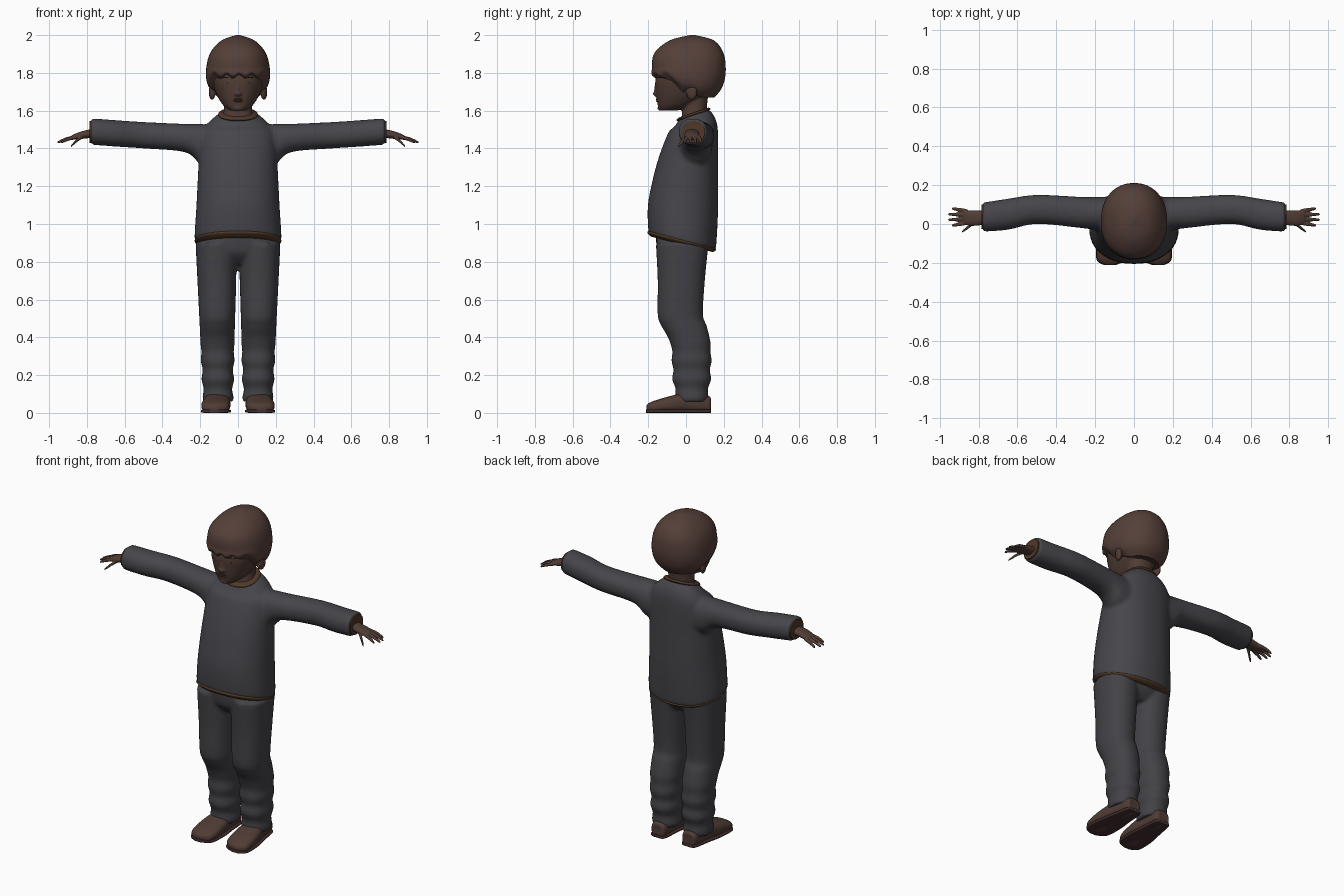
import bpy, bmesh, math
from mathutils import Matrix, Vector

default_cube = bpy.data.objects.get("Cube")
if default_cube:
    bpy.data.objects.remove(default_cube, do_unlink=True)


def material(name, red, green, blue):
    mat = bpy.data.materials.new(name)
    mat.use_nodes = True
    mat.diffuse_color = (red, green, blue, 1)
    shader = mat.node_tree.nodes["Principled BSDF"]
    shader.inputs["Base Color"].default_value = (red, green, blue, 1)
    return mat


sweater_grey = material("sweater grey", .06, .06, .07)
trouser_grey = material("trouser grey", .055, .055, .063)
trim_brown = material("trim brown", .08, .04, .02)
skin = material("skin", .08, .045, .035)
hair_brown = material("hair brown", .09, .05, .04)
sole_brown = material("sole brown", .06, .03, .03)
eye_grey = material("eye grey", .1, .12, .14)
dark_brown = material("dark brown", .02, .01, .01)


def clamp(value):
    return max(0, min(1, value))


def smooth_keys(keys, steps):
    """Catmull-Rom interpolation of rows of numbers."""
    padded = [keys[0], *keys, keys[-1]]
    rows = []
    for first in range(len(keys) - 1):
        for step in range(steps):
            t = step / steps
            rows.append([b + t / 2 * (c - a + t * (2*a - 5*b + 4*c - d + t * (3 * (b - c) + d - a)))
                         for a, b, c, d in zip(*padded[first:first + 4])])
    return rows + [keys[-1]]


def loft(bm, axis, keys, sides=32, power=2.2, warp=None, mirror=False, steps=6):
    """Closed skin over rounded sections; each key: position, then the two ranges across the axis."""
    for flip in ((1, -1) if mirror else (1,)):
        rings = []
        for t, left, right, low, high in smooth_keys(keys, steps):
            ring = []
            for i in range(sides):
                angle = math.tau * i / sides
                cos, sin = math.cos(angle), math.sin(angle)
                u = (left + right) / 2 + (right - left) / 2 * math.copysign(abs(cos) ** (2 / power), cos)
                v = (low + high) / 2 + (high - low) / 2 * math.copysign(abs(sin) ** (2 / power), sin)
                point = Vector({"x": (t, u, v), "y": (u, t, v), "z": (u, v, t)}[axis])
                if warp:
                    point = warp(point)
                point.x *= flip
                ring.append(bm.verts.new(point))
            rings.append(ring)
        for lower, upper in zip(rings, rings[1:]):
            for i in range(sides):
                j = (i + 1) % sides
                bm.faces.new((lower[i], lower[j], upper[j], upper[i]))
        bm.faces.new(rings[0])
        bm.faces.new(rings[-1])


def column(bm, keys, **options):
    """Upright symmetric loft; each key: height, half width, front, back."""
    loft(bm, "z", [(z, -half, half, front, back) for z, half, front, back in keys], **options)


def band(bm, height, half, front, back, thick):
    """Rounded strip around the sweater, following its tilted edges."""
    column(bm, [(height + thick * rise, half - thick * inset, front + thick * inset, back - thick * inset)
                for rise, inset in ((-1, 1), (0, 0), (1, 1))], sides=48, warp=sweater_tilt)


def ball(bm, centre, radii, mirror=False, turn=0):
    for flip in ((1, -1) if mirror else (1,)):
        place = Matrix.Translation((centre[0] * flip, centre[1], centre[2]))
        spin = Matrix.Rotation(math.radians(turn) * flip, 4, "Z")
        bmesh.ops.create_uvsphere(bm, u_segments=20, v_segments=12, radius=1,
                                  matrix=place @ spin @ Matrix.Diagonal((*radii, 1)))


def finger(bm, start, end):
    """Slightly arched finger that narrows at its tip."""
    keys = []
    for along in (0, .5, .9, 1):
        centre = Vector(start).lerp(Vector(end), along)
        centre.z += .02 * along * (1 - along)
        radius = .01 * (1 - .6 * along ** 8)
        keys.append((centre.x, centre.y - radius, centre.y + radius, centre.z - radius, centre.z + radius))
    loft(bm, "x", keys, sides=12, mirror=True, steps=3)


def finish(name, bm, mat, fuse=0):
    """Make the object; a fuse size melts overlapping pieces into one skin."""
    bmesh.ops.recalc_face_normals(bm, faces=bm.faces[:])
    mesh = bpy.data.meshes.new(name)
    bm.to_mesh(mesh)
    bm.free()
    mesh.materials.append(mat)
    mesh.shade_smooth()
    mesh.set_sharp_from_angle(angle=math.radians(55))
    part = bpy.data.objects.new(name, mesh)
    bpy.context.collection.objects.link(part)
    if fuse:
        remesh = part.modifiers.new("fuse", "REMESH")
        remesh.mode = "VOXEL"
        remesh.voxel_size = fuse
        remesh.use_smooth_shade = True
        soften = part.modifiers.new("soften", "SMOOTH")
        soften.iterations = 5


def sweater_tilt(point):
    """Drop the hem and raise the collar towards the back."""
    hem = clamp((1.2 - point.z) * 3.5) * (point.y + .02) / 4
    collar = clamp((point.z - 1.5) * 14) * (point.y - .04) / 3
    return point + Vector((0, 0, collar - hem))


def trouser_crease(point):
    """Ripple the cloth of the lower leg around its own axis."""
    axis = Vector((.11, .03, point.z))
    ripple = math.sin(62 * point.z) * clamp((.42 - point.z) * 5)
    return axis + (point - axis) * (1 - .06 * ripple)


def fringe(point):
    """Raise the front of the hair to a jagged edge and clear the ears."""
    front = clamp((-.02 - point.y) * 11)
    ear = clamp((.08 - point.y) * 16) * (1 - front)
    low = clamp((1.83 - point.z) * 6)
    lift = front * (.11 + .014 * math.sin(95 * point.x + 1)) + ear * .03
    return point + Vector((0, 0, low * lift))


# Sweater: torso and sleeves
bm = bmesh.new()
column(bm, [(.9, .22, -.19, .15), (.93, .23, -.2, .16), (1.1, .22, -.2, .17), (1.3, .21, -.16, .17),
            (1.47, .2, -.1, .17), (1.53, .16, -.06, .16), (1.58, .1, -.04, .12)],
       sides=48, warp=sweater_tilt)
loft(bm, "x", [(.1, -.04, .14, 1.3, 1.52), (.2, -.03, .14, 1.32, 1.53), (.28, -.02, .14, 1.38, 1.53),
               (.5, 0, .15, 1.4, 1.54), (.65, -.03, .13, 1.41, 1.55), (.78, -.04, .11, 1.42, 1.56)],
     mirror=True)
finish("sweater", bm, sweater_grey, .011)

# Brown bands at hem, collar and cuffs
bm = bmesh.new()
band(bm, .91, .23, -.205, .16, .018)
band(bm, 1.58, .105, -.05, .13, .01)
cuff = (-.025, .1, 1.43, 1.545)
loft(bm, "x", [(.76, *cuff), (.785, *cuff)], mirror=True)
finish("sweater_trim", bm, trim_brown)

# Trousers: hips, and legs that narrow downwards
bm = bmesh.new()
column(bm, [(.79, .12, -.1, .07), (.85, .21, -.15, .11), (.95, .2, -.16, .12)])
loft(bm, "z", [(z, .03 * (1 - z), .18 + z / 20, front, back) for z, front, back in
               ((.06, -.05, .11), (.2, -.07, .13), (.36, -.08, .13), (.46, -.13, .11),
                (.52, -.15, .09), (.7, -.15, .1), (.9, -.16, .12))],
     warp=trouser_crease, mirror=True, steps=10)
finish("trousers", bm, trouser_grey, .01)

# Shoes, with soles that follow the same outline
shoe = [(-.21, .1, .15, .01, .04), (-.18, .05, .19, 0, .06), (-.08, .04, .19, 0, .09),
        (.02, .05, .17, 0, .11), (.12, .06, .15, 0, .09), (.13, .09, .13, .01, .06)]
bm = bmesh.new()
loft(bm, "y", shoe, power=2.6, mirror=True)
finish("shoes", bm, skin)
bm = bmesh.new()
loft(bm, "y", [(y * 1.01, inner - .003, outer + .003, 0, .018) for y, inner, outer, _, _ in shoe],
     power=5, mirror=True)
finish("soles", bm, sole_brown)

# Hands: palm, four fingers and a thumb
bm = bmesh.new()
loft(bm, "x", [(.74, 0, .07, 1.46, 1.51), (.83, -.01, .07, 1.45, 1.49), (.88, 0, .075, 1.445, 1.47)],
     sides=24, mirror=True)
for number in range(4):
    spread = number - 1.5
    finger(bm, (.86, .036 + .021 * spread, 1.46), (.96 - .01 * spread ** 2, .036 + .029 * spread, 1.43))
finger(bm, (.82, .01, 1.465), (.885, -.04, 1.41))
finish("hands", bm, skin, .004)

# Head, neck, ears, nose and chin
bm = bmesh.new()
column(bm, [(1.6, .04, -.14, -.05), (1.63, .08, -.15, .04), (1.7, .12, -.16, .14),
            (1.78, .14, -.16, .18), (1.9, .12, -.12, .15), (1.95, .06, -.06, .1)], sides=40)
column(bm, [(1.52, .1, -.03, .12), (1.6, .075, -.02, .11), (1.7, .08, -.02, .12)])
ball(bm, (.137, .03, 1.7), (.017, .03, .044), mirror=True, turn=-17)
ball(bm, (0, -.16, 1.69), (.02, .016, .014))
ball(bm, (0, -.155, 1.715), (.01, .014, .034))
ball(bm, (0, -.137, 1.613), (.026, .014, .014))
finish("head", bm, skin, .006)

# Lips, eyes, irises and brows
bm = bmesh.new()
for height in (1.66, 1.651):
    ball(bm, (0, -.152, height), (.025, .008, .005))
finish("lips", bm, trim_brown)
bm = bmesh.new()
ball(bm, (.055, -.14, 1.748), (.022, .009, .009), mirror=True, turn=17)
finish("eyes", bm, eye_grey)
bm = bmesh.new()
ball(bm, (.054, -.148, 1.748), (.008, .004, .008), mirror=True)
ball(bm, (.056, -.144, 1.775), (.028, .006, .004), mirror=True, turn=20)
finish("irises_and_brows", bm, dark_brown)

# Hair: rounded cap
bm = bmesh.new()
column(bm, [(1.67, .12, -.15, .15), (1.72, .16, -.18, .19), (1.8, .17, -.18, .21),
            (1.9, .15, -.17, .2), (1.97, .09, -.09, .15), (2, .01, .02, .05)], sides=64, warp=fringe)
finish("hair", bm, hair_brown)
